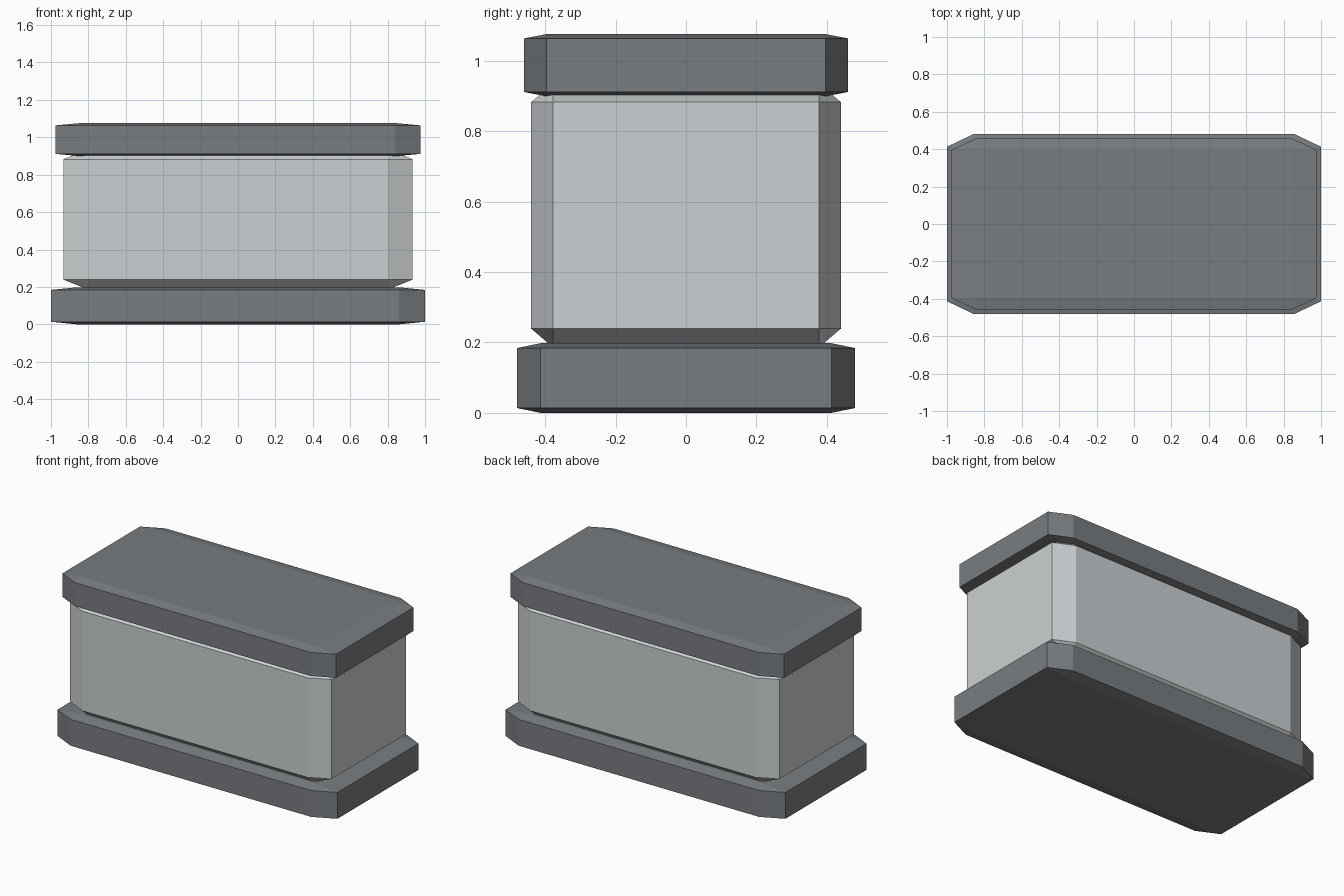
import bpy
import bmesh

default = bpy.data.objects.get("Cube")
if default:
    bpy.data.objects.remove(default, do_unlink=True)


def make_material(name, color):
    mat = bpy.data.materials.new(name)
    mat.use_nodes = True
    mat.diffuse_color = color
    mat.node_tree.nodes["Principled BSDF"].inputs["Base Color"].default_value = color
    return mat


def chamfered_block(name, half_x, half_y, bottom, top, mat, chamfer=0.14):
    """Unit cube with chamfered edges, stretched so the chamfers scale with it."""
    bm = bmesh.new()
    bmesh.ops.create_cube(bm, size=2)
    bmesh.ops.bevel(bm, geom=bm.edges[:], offset=chamfer, offset_type='OFFSET',
                    segments=1, affect='EDGES')
    bmesh.ops.scale(bm, vec=(half_x, half_y, (top - bottom) / 2), verts=bm.verts)
    bmesh.ops.translate(bm, vec=(0, 0, (top + bottom) / 2), verts=bm.verts)
    mesh = bpy.data.meshes.new(name)
    bm.to_mesh(mesh)
    bm.free()
    mesh.materials.append(mat)
    obj = bpy.data.objects.new(name, mesh)
    bpy.context.collection.objects.link(obj)
    return obj


dark_grey = make_material("dark grey", (0.19, 0.205, 0.22, 1))
light_grey = make_material("light grey", (0.60, 0.63, 0.645, 1))

# Plinth, body and lid, stacked with slight overlaps
chamfered_block("base_slab", 1.0, 0.48, 0.0, 0.198, dark_grey)
chamfered_block("body", 0.934, 0.44, 0.187, 0.935, light_grey)
chamfered_block("top_slab", 0.977, 0.46, 0.899, 1.076, dark_grey)
